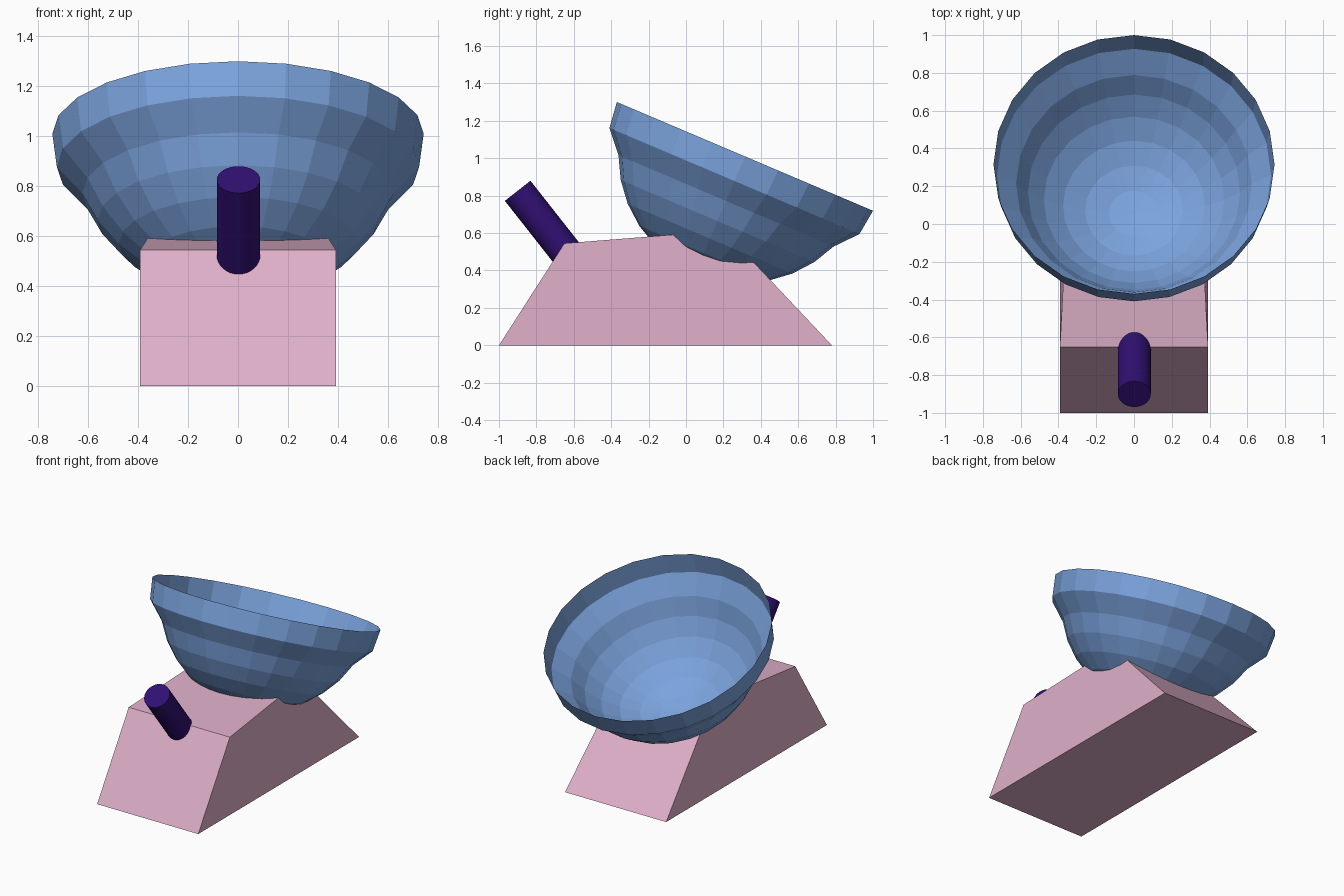
import bpy, bmesh
from math import sin, cos, radians
from mathutils import Vector, Matrix

if "Cube" in bpy.data.objects:
    bpy.data.objects.remove(bpy.data.objects["Cube"])

SEG = 24
RIM_CENTRE = Vector((0, 0.315, 1.01))
TILT = Matrix.Translation(RIM_CENTRE) @ Matrix.Rotation(radians(-23), 4, 'X')
R = 0.676


def finish(name, bm, colour=None):
    me = bpy.data.meshes.new(name)
    bm.to_mesh(me)
    bm.free()
    ob = bpy.data.objects.new(name, me)
    bpy.context.collection.objects.link(ob)
    if colour:
        mat = bpy.data.materials.new(name + "_paint")
        mat.diffuse_color = (*colour, 1)
        mat.use_nodes = True
        mat.node_tree.nodes["Principled BSDF"].inputs["Base Color"].default_value = mat.diffuse_color
        me.materials.append(mat)
    return ob


# Bowl: open lathed shell, flared collar over a spherical dish
profile = [(0.744, 0), (0.726, -0.143)]
profile += [(R * cos(radians(a * 11.25)), -R * sin(radians(a * 11.25))) for a in range(2, 8)]
bm = bmesh.new()
rings = [[bm.verts.new((r * sin(radians(360 / SEG * i)), r * cos(radians(360 / SEG * i)), h))
          for i in range(SEG)] for r, h in profile]
tip = bm.verts.new((0, 0, -R))
for a, b in zip(rings, rings[1:]):
    for i in range(SEG):
        j = (i + 1) % SEG
        bm.faces.new((a[i], a[j], b[j], b[i]))
for i in range(SEG):
    bm.faces.new((rings[-1][i], rings[-1][(i + 1) % SEG], tip))
bm.transform(TILT)
finish("bowl", bm, (0.2, 0.37, 0.73))

# Base: sloped block, slightly narrower at the top back
side = [(-1, 0, 0.392), (0.78, 0, 0.392), (0.202, 0.613, 0.348), (-0.65, 0.545, 0.392)]
bm = bmesh.new()
left, right = [[bm.verts.new((s * w, y, z)) for y, z, w in side] for s in (-1, 1)]
bm.faces.new(left)
bm.faces.new(right)
for i in range(4):
    j = (i + 1) % 4
    bm.faces.new((left[i], left[j], right[j], right[i]))
bmesh.ops.recalc_face_normals(bm, faces=bm.faces)
base = finish("base", bm, (0.73, 0.43, 0.58))

# Seat for the bowl scooped out of the base
bm = bmesh.new()
bmesh.ops.create_uvsphere(bm, u_segments=SEG, v_segments=16, radius=R + 0.002,
                          matrix=TILT @ Matrix.Rotation(radians(90), 4, 'Z'))
cutter = finish("seat_cutter", bm)
cutter.hide_render = True
mod = base.modifiers.new("seat", 'BOOLEAN')
mod.operation = 'DIFFERENCE'
mod.solver = 'EXACT'
mod.object = cutter
bpy.context.view_layer.objects.active = base
bpy.ops.object.modifier_apply(modifier=mod.name)
bpy.data.objects.remove(cutter)

# Handle: slanted peg sunk into the front slope
length = 0.52
top = Vector((0.002, -0.90, 0.826))
axis = Vector((0, -0.618, 0.786))
bm = bmesh.new()
bmesh.ops.create_cone(bm, cap_ends=True, segments=32, radius1=0.087, radius2=0.087, depth=length,
                      matrix=Matrix.Translation(top - axis * length / 2)
                      @ Matrix.Rotation(radians(38.2), 4, 'X'))
finish("handle", bm, (0.03, 0.005, 0.17))
